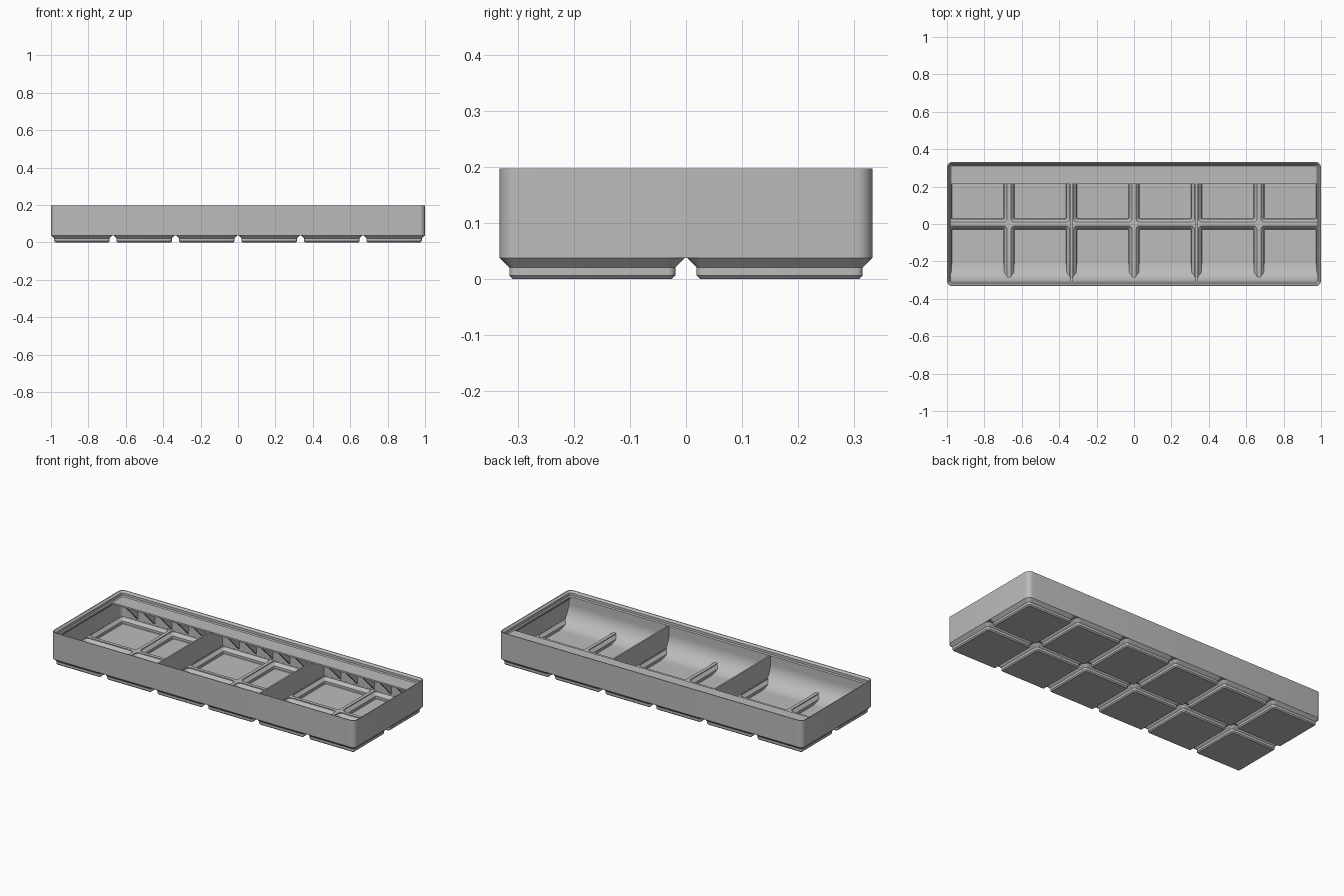
import bpy, bmesh, math
from mathutils import Vector

if "Cube" in bpy.data.objects:
    bpy.data.objects.remove(bpy.data.objects["Cube"], do_unlink=True)

MM = 2 / 251.5            # dimensions below are in millimetres
PITCH, COLS, ROWS = 42, 6, 2
LENGTH, WIDTH, CELL = 251.5, 83.5, 41.5
WALL, FOOT_TOP, DECK, RIM = 0.95, 4.75, 5.7, 21

grey = bpy.data.materials.new("plastic grey")
grey.use_nodes = True
grey.diffuse_color = (0.5, 0.5, 0.5, 1)
grey.node_tree.nodes["Principled BSDF"].inputs["Base Color"].default_value = (0.5, 0.5, 0.5, 1)


def finish(bm, name):
    bmesh.ops.recalc_face_normals(bm, faces=bm.faces)
    bmesh.ops.scale(bm, vec=Vector((MM, MM, MM)), verts=bm.verts)
    mesh = bpy.data.meshes.new(name)
    bm.to_mesh(mesh)
    bm.free()
    mesh.materials.append(grey)
    obj = bpy.data.objects.new(name, mesh)
    bpy.context.collection.objects.link(obj)
    return obj


def ring(bm, cx, cy, lx, ly, z, inset, steps=6):
    """Rounded rectangle of vertices, shrunk by inset."""
    r = max(3.75 - inset, 0.4)
    verts = []
    for k, (sx, sy) in enumerate([(1, 1), (-1, 1), (-1, -1), (1, -1)]):
        px = cx + sx * (lx / 2 - inset - r)
        py = cy + sy * (ly / 2 - inset - r)
        for i in range(steps + 1):
            a = math.pi / 2 * (k + i / steps)
            verts.append(bm.verts.new((px + r * math.cos(a), py + r * math.sin(a), z)))
    return verts


def loft(bm, cx, cy, lx, ly, profile):
    """Closed solid through (height, inset) rings."""
    rings = [ring(bm, cx, cy, lx, ly, z, inset) for z, inset in profile]
    for a, b in zip(rings, rings[1:]):
        n = len(a)
        for i in range(n):
            bm.faces.new((a[i], a[(i + 1) % n], b[(i + 1) % n], b[i]))
    bm.faces.new(rings[0])
    bm.faces.new(rings[-1])


def prism(bm, profile, x0, x1):
    """Side profile of (y, z) points extruded along x."""
    a = [bm.verts.new((x0, y, z)) for y, z in profile]
    b = [bm.verts.new((x1, y, z)) for y, z in profile]
    n = len(a)
    for i in range(n):
        bm.faces.new((a[i], a[(i + 1) % n], b[(i + 1) % n], b[i]))
    bm.faces.new(a)
    bm.faces.new(b)


def per_cell(name, profile):
    bm = bmesh.new()
    for i in range(COLS):
        for j in range(ROWS):
            loft(bm, (i - (COLS - 1) / 2) * PITCH, (j - (ROWS - 1) / 2) * PITCH,
                 CELL, CELL, profile)
    return finish(bm, name)


def subtract(obj, cutter):
    mod = obj.modifiers.new("cut", 'BOOLEAN')
    mod.operation = 'DIFFERENCE'
    mod.solver = 'EXACT'
    mod.object = cutter
    bpy.context.view_layer.objects.active = obj
    bpy.ops.object.modifier_apply(modifier=mod.name)


# Scoop curve from the cell floor up to the front wall
RADIUS, STEPS = 14, 24
END_Y, FLOOR = -39.15, 1
arc = []
for i in range(STEPS + 1):
    a = math.pi / 2 * i / STEPS
    arc.append((END_Y + RADIUS * (1 - math.sin(a)), FLOOR + RADIUS * (1 - math.cos(a))))

# Cell pockets, with the scoop removed from the front row
pockets = per_cell("pocket_cutter", [(FLOOR, 3.4), (1.3, 3.1), (3, 3.1), (5.1, 1), (6.2, 1)])
bm = bmesh.new()
prism(bm, arc + [(-50, 15), (-50, 0), (arc[0][0], 0)], -140, 140)
scoop_cutter = finish(bm, "scoop_cutter")
subtract(pockets, scoop_cutter)

# Walls with stacking lip, and the ribbed deck
bm = bmesh.new()
loft(bm, 0, 0, LENGTH, WIDTH,
     [(FOOT_TOP, 0), (24.8, 0), (24.8, 0.6), (23.5, 1.9), (21.7, 1.9), (RIM, 2.6),
      (19.8, 2.6), (18.15, WALL), (DECK, WALL)])
walls = finish(bm, "walls_and_deck")
subtract(walls, pockets)

# Stepped feet, hollow inside
feet = per_cell("feet", [(0, 2.95), (0.8, 2.15), (2.6, 2.15), (FOOT_TOP, 0)])
subtract(feet, pockets)

# Finger scoop above the deck
inner = LENGTH / 2 - WALL
bm = bmesh.new()
prism(bm, arc[STEPS // 2:] + [(END_Y, 19.8), (-40.2, 19.8), (-40.2, arc[STEPS // 2][1])],
      -inner, inner)
scoop = finish(bm, "front_scoop")

# Two dividers making three compartments
bm = bmesh.new()
for x in (-PITCH, PITCH):
    prism(bm, [(-40.8, 5.2), (40.8, 5.2), (40.8, 20.9), (-40.8, 20.9)], x - 0.6, x + 0.6)
dividers = finish(bm, "dividers")

# Label shelf along the back
bm = bmesh.new()
prism(bm, [(27, 19.8), (40, 19.8), (40, RIM), (27, RIM)], -inner, inner)
shelf = finish(bm, "label_shelf")

# Triangular gussets under the shelf
bm = bmesh.new()
for i in range(-8, 9):
    if abs(i) != 3:
        prism(bm, [(27.6, 19.8), (40.8, 19.8), (40.8, 6.6)], i * 14 - 0.6, i * 14 + 0.6)
gussets = finish(bm, "shelf_gussets")

for helper in (pockets, scoop_cutter):
    bpy.data.objects.remove(helper, do_unlink=True)

# Smooth the rounded corners and the scoop, keep edges crisp
bpy.ops.object.select_all(action='DESELECT')
for obj in (walls, feet, scoop, dividers, shelf, gussets):
    obj.select_set(True)
bpy.context.view_layer.objects.active = walls
bpy.ops.object.shade_smooth_by_angle(angle=math.radians(30))
